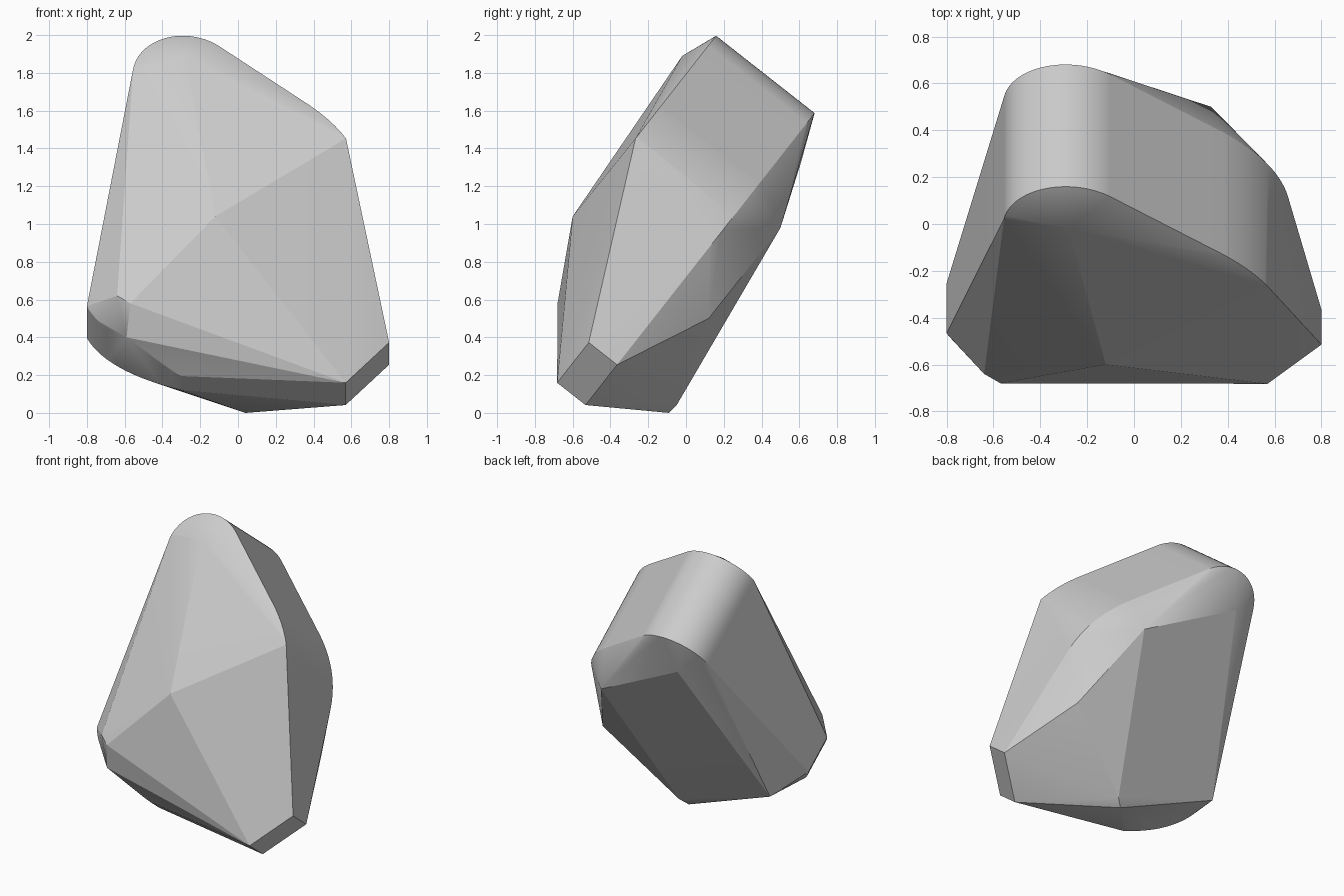
import bpy, bmesh, math
from mathutils import Vector

cube = bpy.data.objects.get("Cube")
if cube:
    bpy.data.objects.remove(cube, do_unlink=True)

DEPTH = 0.66  # thickness of the tilted slab
STEPS = 24    # segments per rounded corner


def slab(x, s, t=0.0):
    """Point on the tilted slab: s runs down its slope, t from back to front."""
    return Vector((x, 0.683 - 0.62 * s - 0.79 * t, 1.59 - 0.79 * s + 0.62 * t))


def arc(a, b, c, d):
    """Rounded corner of the outline as a cubic curve of (x, s) pairs."""
    a, b, c, d = map(Vector, (a, b, c, d))
    out = []
    for i in range(STEPS + 1):
        k = i / STEPS
        j = 1 - k
        out.append(a * j**3 + b * 3 * j * j * k + c * 3 * j * k * k + d * k**3)
    return out


# Outline corners
crown = arc((-0.555, 0.225), (-0.52, 0.01), (-0.26, -0.075), (-0.08, 0.09))
shoulder = arc((0.38, 0.47), (0.53, 0.60), (0.62, 0.74), (0.655, 0.90))
heel = arc((-0.8, 1.51), (-0.72, 1.69), (-0.5, 1.80), (-0.3, 1.86))
toe = [(0.57, 1.96), (0.8, 1.69)]

# Back rim, full outline
points = [slab(x, s) for x, s in crown + shoulder + heel + toe]

# Front rim: full depth at the top, thinning towards the foot
points += [slab(x, s, DEPTH) for x, s in crown + shoulder if s <= 0.7]
points += [slab(x, s, 0.27 - 0.15 * (i / STEPS) ** 2) for i, (x, s) in enumerate(heel)]
points += [slab(x, s, 0.19) for x, s in toe]

# Front ridge and lower front corner
points += [Vector(p) for p in (
    (-0.28, -0.02, 1.89), (-0.12, -0.60, 1.04),
    (-0.64, -0.64, 0.62), (-0.57, -0.68, 0.58), (-0.59, -0.65, 0.40),
)]
# Corners of the flat back facet, side peak and underside knob
points += [Vector(p) for p in (
    (-0.36, 0.61, 1.33), (0.33, 0.50, 0.98), (-0.67, 0.0, 0.28),
    (0.58, 0.12, 0.50),
    (0.10, -0.02, 0.10), (0.09, -0.05, 0.04), (0.04, -0.09, 0.0),
)]

# Wrap all the points in one faceted shell
bm = bmesh.new()
for p in points:
    bm.verts.new(p)
bmesh.ops.remove_doubles(bm, verts=bm.verts, dist=0.004)
hull = bmesh.ops.convex_hull(bm, input=bm.verts)
spare = [g for g in set(hull["geom_interior"] + hull["geom_unused"])
         if isinstance(g, bmesh.types.BMVert)]
bmesh.ops.delete(bm, geom=spare, context='VERTS')
bmesh.ops.dissolve_limit(bm, angle_limit=math.radians(1),
                         verts=bm.verts, edges=bm.edges)
bmesh.ops.recalc_face_normals(bm, faces=bm.faces)

mesh = bpy.data.meshes.new("rock")
bm.to_mesh(mesh)
bm.free()
rock = bpy.data.objects.new("rock", mesh)
bpy.context.collection.objects.link(rock)

# Stone colour
stone = bpy.data.materials.new("stone_grey")
stone.use_nodes = True
grey = (0.6, 0.6, 0.6, 1)
stone.diffuse_color = grey
stone.node_tree.nodes["Principled BSDF"].inputs["Base Color"].default_value = grey
mesh.materials.append(stone)

# Smooth the rounded corners, keep the facets crisp
bpy.ops.object.select_all(action='DESELECT')
rock.select_set(True)
bpy.context.view_layer.objects.active = rock
bpy.ops.object.shade_smooth_by_angle(angle=math.radians(13))
normals = rock.modifiers.new("flat_facets", 'WEIGHTED_NORMAL')
normals.keep_sharp = True
